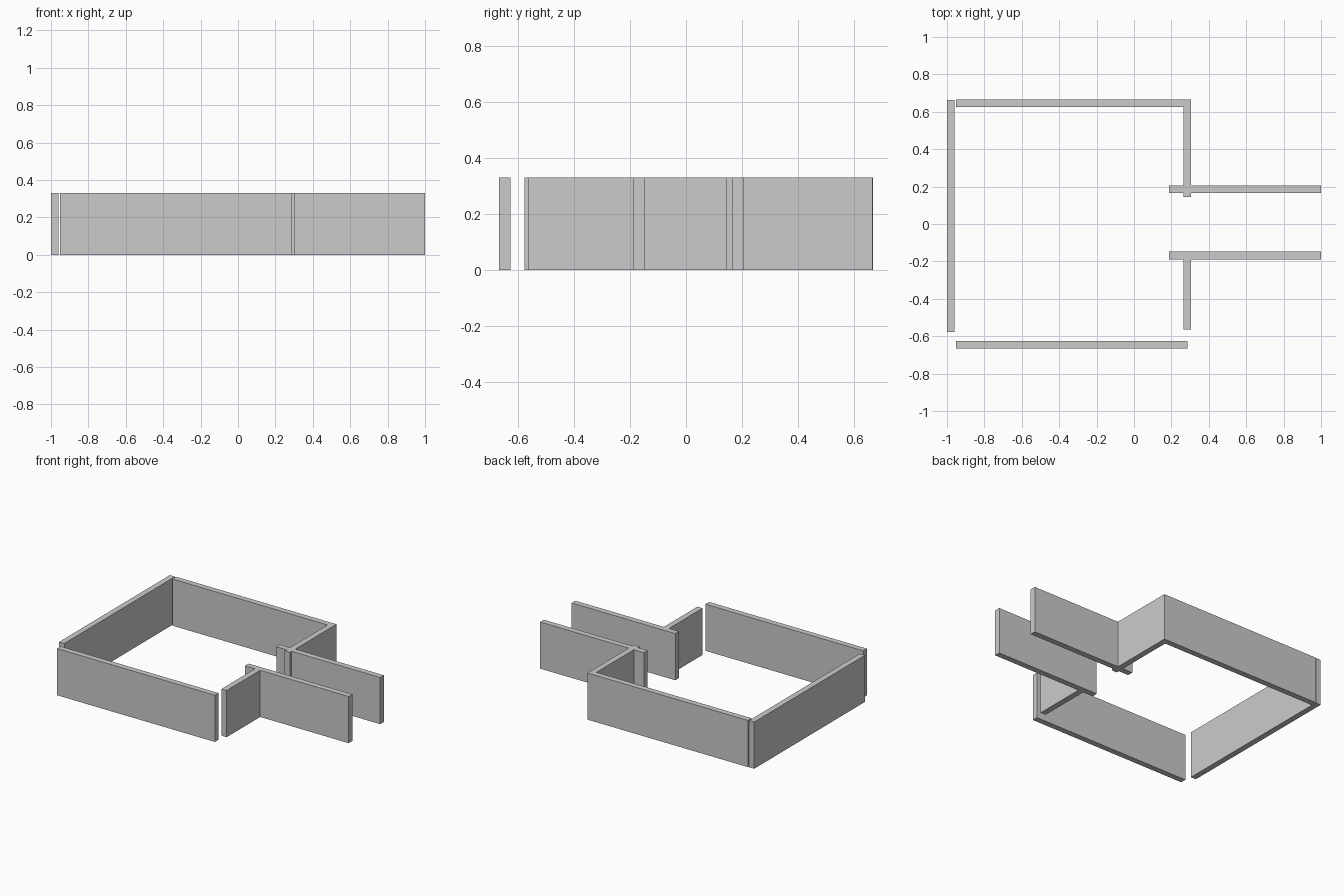
import bpy

if "Cube" in bpy.data.objects:
    bpy.data.objects.remove(bpy.data.objects["Cube"])

HEIGHT = 0.331
THICK = 0.041


def wall(name, x0, x1, y0, y1):
    bpy.ops.mesh.primitive_cube_add(size=1, location=((x0 + x1) / 2, (y0 + y1) / 2, HEIGHT / 2))
    ob = bpy.context.object
    ob.name = name
    ob.scale = (x1 - x0, y1 - y0, HEIGHT)
    bpy.ops.object.transform_apply(location=False, rotation=False, scale=True)
    return ob


# Long room walls, front and back
for name, y in (("front_wall", -0.646), ("back_wall", 0.646)):
    wall(name, -0.953, 0.285, y - THICK / 2, y + THICK / 2)

# Left end wall
wall("left_wall", -1.0, -1.0 + THICK, -0.577, 0.664)

# Right end walls on either side of the doorway
wall("right_wall_back", 0.265, 0.265 + THICK, 0.145, 0.6663)
wall("right_wall_front", 0.265, 0.265 + THICK, -0.564, -0.165)

# Parallel corridor walls
for name, y in (("corridor_wall_back", 0.185), ("corridor_wall_front", -0.168)):
    wall(name, 0.187, 1.0, y - THICK / 2, y + THICK / 2)
